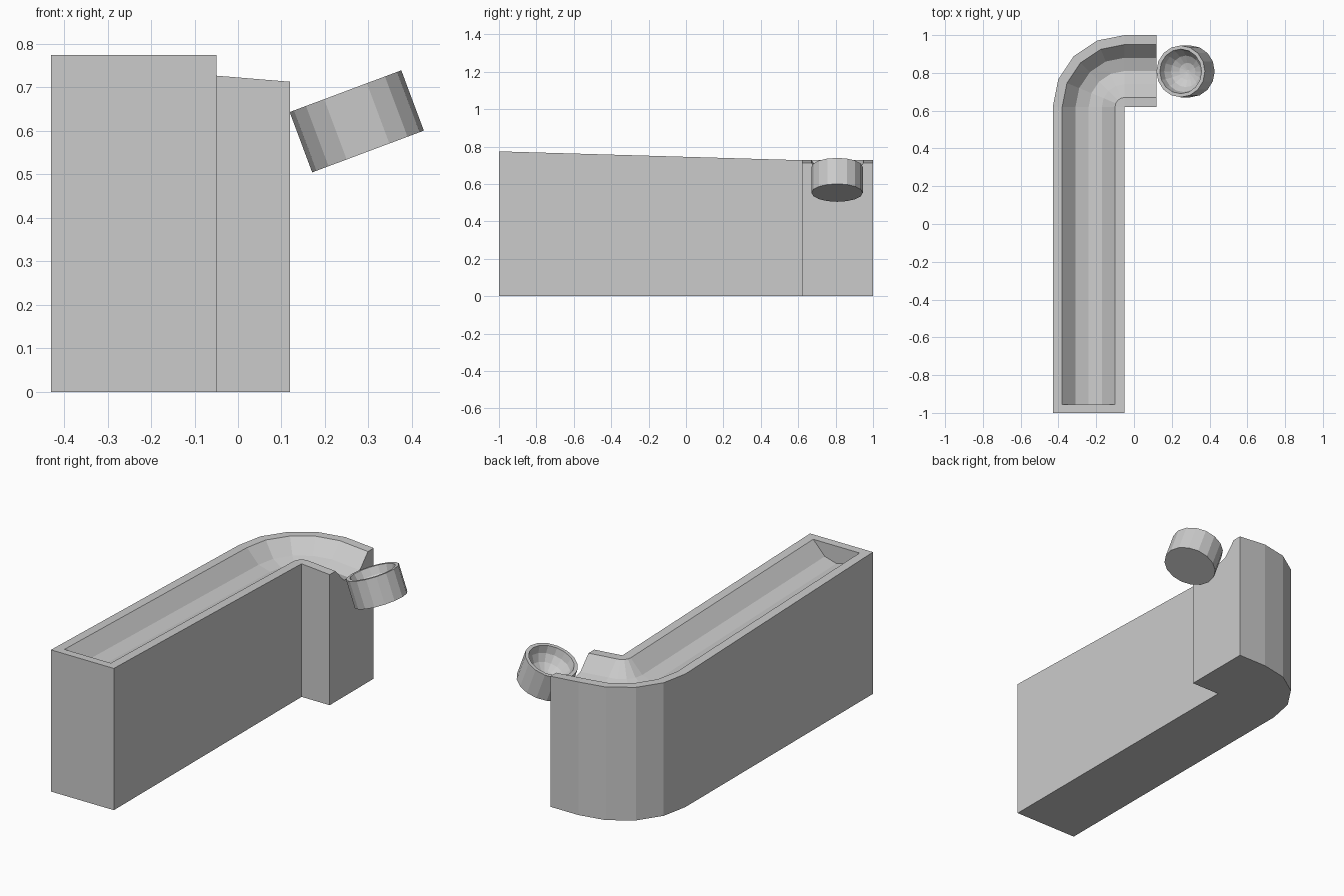
import bpy, bmesh
from math import sin, cos, pi, radians
from mathutils import Matrix

if "Cube" in bpy.data.objects:
    bpy.data.objects.remove(bpy.data.objects["Cube"])


def loft(name, rings, matrix=None):
    """Skin closed rings of points and cap both ends."""
    bm = bmesh.new()
    vs = [[bm.verts.new(p) for p in ring] for ring in rings]
    n = len(rings[0])
    for a, b in zip(vs, vs[1:]):
        for i in range(n):
            j = (i + 1) % n
            bm.faces.new((a[i], a[j], b[j], b[i]))
    bm.faces.new(vs[0])
    bm.faces.new(vs[-1])
    bmesh.ops.remove_doubles(bm, verts=bm.verts, dist=1e-5)
    bmesh.ops.recalc_face_normals(bm, faces=bm.faces)
    mesh = bpy.data.meshes.new(name)
    bm.to_mesh(mesh)
    bm.free()
    obj = bpy.data.objects.new(name, mesh)
    bpy.context.collection.objects.link(obj)
    if matrix:
        obj.matrix_world = matrix
    return obj


# Trough: channel section swept along a straight run, a bend and a short spout
CX, CY, W = -0.05, 0.62, 0.38
CHANNEL = [(0.0, 0), (0.05, 0), (0.12, 0.075), (0.19, 0.095),
           (0.26, 0.075), (0.33, 0), (W, 0)]


def section(x, y, angle, top, deep=1):
    dx, dy = -cos(angle), sin(angle)
    pts = [(s, top - d * deep) for s, d in CHANNEL] + [(W, 0), (0, 0)]
    return [(x + s * dx, y + s * dy, z) for s, z in pts]


rings = [section(CX, -1, 0, 0.774, 0),
         section(CX, -0.955, 0, 0.773, 0),
         section(CX, -0.955, 0, 0.773)]
rings += [section(CX, CY, i * pi / 8, 0.727) for i in range(5)]
rings.append(section(0.12, CY, pi / 2, 0.713))
loft("water_trough", rings)

# Tilted bucket: outer wall, rim and rounded bowl inside
N, R, H = 16, 0.137, 0.148
profile = [(R, -H / 2), (R, H / 2)]
profile += [(0.118 * cos(a), H / 2 - 0.11 * sin(a))
            for a in (radians(d) for d in (0, 22.5, 45, 67.5, 86))]
rings = [[(r * cos(2 * pi * i / N), r * sin(2 * pi * i / N), z)
          for i in range(N)] for r, z in profile]
loft("bucket", rings,
     Matrix.Translation((0.273, 0.808, 0.622)) @ Matrix.Rotation(radians(-20.5), 4, 'Y'))
